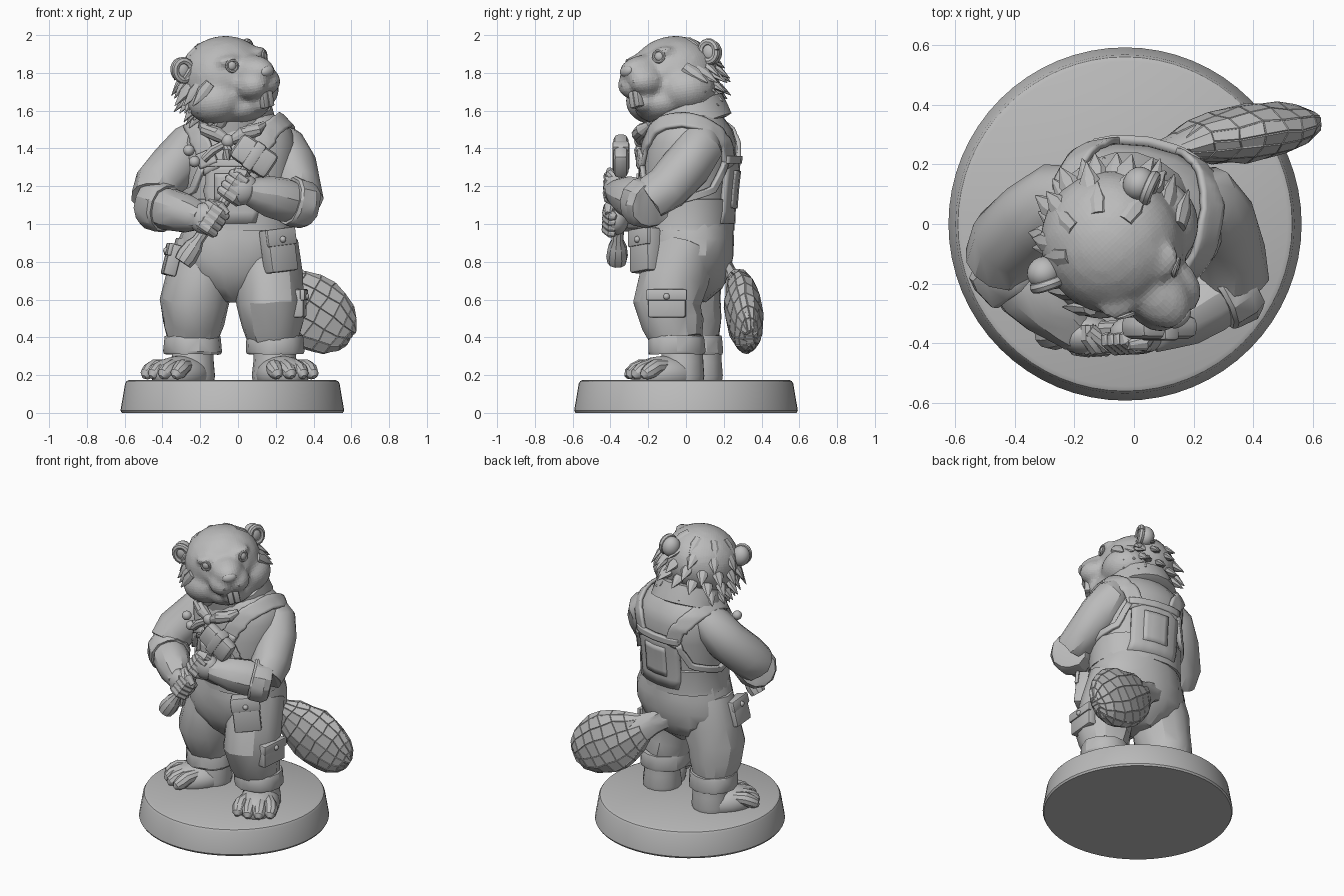
import bpy, bmesh, math, random
from math import sin, cos, pi, radians
from mathutils import Vector, Matrix
from mathutils.bvhtree import BVHTree

random.seed(4)
cube = bpy.data.objects.get("Cube")
if cube:
    bpy.data.objects.remove(cube)

grey = bpy.data.materials.new("sculpt grey")
grey.use_nodes = True
grey.diffuse_color = (0.5, 0.5, 0.5, 1)
grey.node_tree.nodes["Principled BSDF"].inputs["Base Color"].default_value = (0.5, 0.5, 0.5, 1)
made = []
ID = Matrix.Identity(4)


def finish(name, bm, mat=ID, fix=True):
    if fix:
        bmesh.ops.recalc_face_normals(bm, faces=bm.faces)
    me = bpy.data.meshes.new(name)
    bm.to_mesh(me)
    bm.free()
    me.materials.append(grey)
    ob = bpy.data.objects.new(name, me)
    ob.matrix_world = mat
    bpy.context.collection.objects.link(ob)
    made.append(ob)
    return ob


def add_ball(bm, c, r, rot=ID, sub=3):
    m = Matrix.Translation(c) @ rot @ Matrix.Diagonal((*r, 1))
    bmesh.ops.create_icosphere(bm, subdivisions=sub, radius=1, matrix=m)


def ball(name, c, r, mat=ID, rot=ID, sub=3):
    bm = bmesh.new()
    add_ball(bm, c, r, rot, sub)
    return finish(name, bm, mat)


def skin(bm, rings):
    """Join rings of points with quads and cap both ends."""
    vs = [[bm.verts.new(p) for p in ring] for ring in rings]
    n = len(vs[0])
    for a, b in zip(vs, vs[1:]):
        for k in range(n):
            bm.faces.new((a[k], a[(k + 1) % n], b[(k + 1) % n], b[k]))
    bm.faces.new(vs[0])
    bm.faces.new(vs[-1])


def loft(name, rings, seg=18, mat=ID, power=1.0, jitter=0.0):
    """Horizontal oval sections: cx, cy, z, rx, ry."""
    bm = bmesh.new()
    f = lambda t: math.copysign(abs(t) ** power, t)
    j = lambda: random.uniform(-jitter, jitter)
    skin(bm, [[mat @ Vector((cx + rx * f(cos(2 * pi * k / seg)) + j(),
                             cy + ry * f(sin(2 * pi * k / seg)) + j(), z + j()))
               for k in range(seg)] for cx, cy, z, rx, ry in rings])
    if jitter:
        bmesh.ops.triangulate(bm, faces=bm.faces)
    return finish(name, bm)


def limb(name, pts, seg=12, jitter=0.0, ref=(0.3, 0.2, 1), flat=1.0, mat=ID):
    """Tube through points (x, y, z, radius)."""
    bm, rings = bmesh.new(), []
    P = [Vector(p[:3]) for p in pts]
    for i, p in enumerate(P):
        t = (P[min(i + 1, len(P) - 1)] - P[max(i - 1, 0)]).normalized()
        u = t.cross(Vector(ref)).normalized()
        v = t.cross(u)
        rings.append([p + pts[i][3] * (u * cos(2 * pi * k / seg) + v * flat * sin(2 * pi * k / seg))
                      + Vector([random.uniform(-jitter, jitter) for _ in range(3)]) for k in range(seg)])
    skin(bm, rings)
    if jitter:
        bmesh.ops.triangulate(bm, faces=bm.faces)
    return finish(name, bm, mat)


def plate(name, loc, size, yaw=0, tilt=0, lean=0, bevel=0.012, mat=ID):
    """Bevelled box facing -y, turned by yaw."""
    bm = bmesh.new()
    bmesh.ops.create_cube(bm, size=1, matrix=Matrix.Diagonal((*size, 1)))
    bmesh.ops.bevel(bm, geom=bm.edges[:], offset=bevel, segments=2, profile=0.5, affect='EDGES')
    rot = Matrix.Rotation(radians(yaw), 4, 'Z') @ Matrix.Rotation(radians(tilt), 4, 'Y') @ Matrix.Rotation(radians(lean), 4, 'X')
    return finish(name, bm, mat @ Matrix.Translation(loc) @ rot)


def ribbon(name, pts, width, thick, tree, across=6, steps=6):
    """Cloth strip laid onto a surface."""
    pts = [Vector(p) for p in pts]
    path = [a.lerp(b, i / steps) for a, b in zip(pts, pts[1:]) for i in range(steps)] + [pts[-1]]
    bm, rows = bmesh.new(), []
    for i, p in enumerate(path):
        t = (path[min(i + 1, len(path) - 1)] - path[max(i - 1, 0)]).normalized()
        c, n, _, _ = tree.find_nearest(p)
        s = t.cross(n).normalized()
        row = []
        for k in range(across + 1):
            q, m, _, _ = tree.find_nearest(c + s * width * (k / across - 0.5) + n * 0.02)
            row.append(bm.verts.new(q + m * 0.004))
        rows.append(row)
    for a, b in zip(rows, rows[1:]):
        for k in range(across):
            bm.faces.new((a[k], a[k + 1], b[k + 1], b[k]))
    ob = finish(name, bm, fix=False)
    sol = ob.modifiers.new("thickness", 'SOLIDIFY')
    sol.thickness, sol.offset = thick, 1
    return ob


# Round stand
loft("stand", [(-0.03, 0, z, r, r) for z, r in
               ((0, 0.585), (0.012, 0.592), (0.155, 0.568), (0.168, 0.56), (0.175, 0.545))], 64)

# Trousers, turn-ups and feet
loft("trouser_hips", [(-0.03, 0.01, 0.59, 0.06, 0.1), (-0.02, 0.01, 0.66, 0.2, 0.18), (-0.02, 0.01, 0.74, 0.29, 0.22),
                      (-0.01, 0.01, 0.83, 0.32, 0.245), (0, 0.01, 0.92, 0.312, 0.245), (0, 0.01, 1.0, 0.285, 0.235)],
     18, power=0.9, jitter=0.006)
legs = {"left": [(0.195, -0.05, 0.38, 0.135), (0.18, -0.07, 0.47, 0.165), (0.172, -0.1, 0.58, 0.18),
                 (0.16, -0.06, 0.72, 0.184), (0.15, -0.0, 0.9, 0.165)],
        "right": [(-0.24, 0.045, 0.38, 0.135), (-0.24, 0.03, 0.47, 0.162), (-0.23, 0.0, 0.58, 0.182),
                  (-0.2, 0.01, 0.72, 0.184), (-0.17, 0.01, 0.9, 0.16)]}
for side, pts in legs.items():
    limb(side + "_trouser_leg", pts, 14, 0.007, ref=(0, 1, 0))
    x, y = pts[0][:2]
    loft(side + "_turn_up", [(x, y, z, r, r) for z, r in
                             ((0.315, 0.125), (0.31, 0.15), (0.325, 0.156), (0.39, 0.152), (0.41, 0.145), (0.41, 0.12))],
         14, jitter=0.003)
    s = 1 if side == "left" else -1
    foot = Matrix.Translation((x, y + 0.03, 0.172)) @ Matrix.Rotation(radians(24 if s > 0 else -40), 4, 'Z')
    limb(side + "_ankle", [(0, 0, 0.2, 0.11), (0, 0, 0.1, 0.114), (0, -0.005, 0.03, 0.124), (0, -0.005, 0, 0.12)], 14, ref=(0, 1, 0), mat=foot)
    ball(side + "_foot", (0, -0.1, 0.03), (0.13, 0.19, 0.1), foot)
    for k in range(4):
        a = (k - 1.5) * 0.062
        tip = -0.3 + abs(k - 1.5) * 0.022
        limb(side + "_toe", [(a * 0.7, -0.12, 0.075, 0.035), (a, -0.2, 0.068, 0.044), (a * 1.1, tip + 0.035, 0.05, 0.043),
                             (a * 1.12, tip + 0.005, 0.032, 0.033), (a * 1.12, tip - 0.012, 0.018, 0.012)], 10, mat=foot)

# Shirt body, slightly turned
T = Matrix.Rotation(radians(-10), 4, 'Z')
torso = loft("shirt_body", [(0, 0.01, 0.95, 0.28, 0.22), (0, 0.01, 1.05, 0.275, 0.225), (0, 0.01, 1.18, 0.285, 0.235),
                            (0, 0.02, 1.32, 0.3, 0.24), (0, 0.03, 1.43, 0.305, 0.235), (0, 0.03, 1.5, 0.28, 0.215),
                            (0, 0.02, 1.56, 0.225, 0.18), (0, 0.02, 1.6, 0.15, 0.15)], 20, T, 0.92)
on_torso = BVHTree.FromPolygons([v.co for v in torso.data.vertices], [p.vertices[:] for p in torso.data.polygons])
loft("overall_waist", [(0, 0.01, 0.965, 0.28, 0.22), (0, 0.01, 0.965, 0.298, 0.245), (0, 0.01, 0.99, 0.293, 0.245),
                       (0, 0.01, 1.1, 0.296, 0.247), (0, 0.012, 1.13, 0.297, 0.247), (0, 0.012, 1.135, 0.27, 0.22)],
     20, T, 0.92)
tp = lambda *p: T @ Vector(p)
ribbon("front_bib", [tp(0, -0.3, 1.0), tp(0, -0.3, 1.34)], 0.3, 0.022, on_torso, 10)
ribbon("front_bib_hem", [tp(-0.15, -0.25, 1.325), tp(0, -0.3, 1.325), tp(0.15, -0.25, 1.325)], 0.035, 0.033, on_torso)
ribbon("bib_pocket", [tp(0, -0.3, 1.12), tp(0, -0.3, 1.27)], 0.17, 0.034, on_torso)
ribbon("back_panel", [tp(0, 0.3, 1.0), tp(0, 0.3, 1.35)], 0.36, 0.022, on_torso, 10)
ribbon("back_panel_hem", [tp(-0.18, 0.25, 1.34), tp(0, 0.3, 1.34), tp(0.18, 0.25, 1.34)], 0.04, 0.031, on_torso)
ribbon("back_pocket", [tp(0, 0.3, 1.08), tp(0, 0.3, 1.28)], 0.17, 0.03, on_torso)
for s in (-1, 1):
    side = "left" if s > 0 else "right"
    ribbon(side + "_strap", [tp(s * x, y, z) for x, y, z in
                             ((0.12, -0.3, 1.28), (0.18, -0.26, 1.42), (0.23, -0.16, 1.52), (0.255, 0.03, 1.56),
                              (0.24, 0.2, 1.51), (0.19, 0.3, 1.42), (0.14, 0.3, 1.3))], 0.1, 0.022, on_torso)
    ribbon(side + "_buckle", [tp(s * 0.14, -0.3, 1.31), tp(s * 0.165, -0.28, 1.39)], 0.1, 0.038, on_torso)
    ribbon(side + "_side_edge", [tp(s * 0.17, -0.25, 1.3), tp(s * 0.23, -0.2, 1.18), tp(s * 0.31, 0, 1.12),
                                 tp(s * 0.24, 0.2, 1.18), tp(s * 0.18, 0.26, 1.32)], 0.035, 0.028, on_torso)

# Collar: a tilted band around a furry neck
tilt = Matrix.Translation((-0.03, 0.015, 1.565)) @ Matrix.Rotation(radians(19), 4, 'X')
loft("collar", [(0, 0, -0.06, 0.2, 0.19), (0, 0, -0.05, 0.232, 0.222), (0, 0, 0.0, 0.224, 0.218),
                (0, 0, 0.065, 0.21, 0.21), (0, 0, 0.072, 0.18, 0.18)], 18, tilt, jitter=0.003)
ball("neck", (-0.03, -0.02, 1.58), (0.18, 0.18, 0.13))

# Knotted neckerchief
for s in (-1, 1):
    limb("collar_wing", [tp(s * 0.01, -0.24, 1.44).to_tuple() + (0.025,), tp(s * 0.07, -0.24, 1.475).to_tuple() + (0.04,),
                         tp(s * 0.14, -0.21, 1.5).to_tuple() + (0.035,), tp(s * 0.17, -0.17, 1.53).to_tuple() + (0.015,)], 10)
    limb("kerchief_tail", [tp(-0.02, -0.24, 1.43).to_tuple() + (0.02,), tp(-0.05 + s * 0.04, -0.255, 1.39).to_tuple() + (0.026,),
                           tp(-0.08 + s * 0.06, -0.255, 1.34).to_tuple() + (0.02,)], 8)
    ball("cord_bead", (-0.245 + s * 0.015, -0.185, 1.36 - s * 0.03), (0.03, 0.03, 0.03))
ball("kerchief_knot", tp(-0.01, -0.25, 1.44), (0.035, 0.03, 0.035))

# Pockets on the trousers
for name, loc, size, yaw, roll, lean in (("left_hip_pocket", (0.215, -0.215, 0.86), (0.17, 0.09, 0.23), 35, -6, -4),
                                         ("left_leg_pocket", (0.325, -0.1, 0.58), (0.2, 0.06, 0.15), 85, 0, 0),
                                         ("right_hip_pocket", (-0.35, -0.06, 0.81), (0.17, 0.07, 0.17), -85, 0, -14)):
    plate(name, loc, size, yaw, roll, lean)
    turn = Matrix.Rotation(radians(yaw), 4, 'Z') @ Matrix.Rotation(radians(roll), 4, 'Y') @ Matrix.Rotation(radians(lean), 4, 'X')
    on = lambda out, up: Vector(loc) + turn @ Vector((0, -size[1] * out, size[2] * up))
    plate(name + "_flap", on(0.42, 0.3), (size[0] + 0.015, 0.025, size[2] * 0.4), yaw, roll, lean, 0.008)
    ball(name + "_button", on(0.58, 0.24), (0.018, 0.018, 0.018), sub=2)

# Mallet held across the chest
low, high = Vector((-0.27, -0.365, 0.83)), Vector((0.12, -0.345, 1.4))
d = (high - low).normalized()
at = lambda t, r: low.lerp(high, t).to_tuple() + (r,)
limb("tool_handle", [at(-0.06, 0.05), at(0, 0.058), at(0.09, 0.05), at(0.15, 0.032), at(1, 0.03)], 10)
plate("tool_head", (0.085, -0.345, 1.36), (0.23, 0.08, 0.15), 0, 34, 0, 0.03)
plate("tool_band", (0.085, -0.345, 1.36), (0.06, 0.09, 0.16), 0, 34, 0, 0.012)

# Arms, rolled sleeves, fists with curled fingers
arms = {"right": (-1, [(-0.18, 0.09, 1.47, 0.1), (-0.25, 0.075, 1.41, 0.128), (-0.33, 0.02, 1.31, 0.136), (-0.425, -0.06, 1.2, 0.132),
                       (-0.445, -0.13, 1.13, 0.12)], (-0.445, -0.13, 1.1), (-0.2, -0.36, 1.035), 0.34),
        "left": (1, [(0.18, 0.08, 1.47, 0.1), (0.235, 0.07, 1.41, 0.125), (0.285, 0.01, 1.31, 0.13), (0.325, -0.1, 1.19, 0.122),
                     (0.335, -0.19, 1.13, 0.112)], (0.345, -0.2, 1.105), (0.06, -0.365, 1.17), 0.645)}
for side, (s, pts, elbow, wrist, grip) in arms.items():
    limb(side + "_sleeve", pts, 12, 0.007)
    e, w = Vector(elbow), Vector(wrist)
    along = lambda t, r: e.lerp(w, t).to_tuple() + (r,)
    limb(side + "_rolled_cuff", [along(-0.12, 0.09), along(-0.11, 0.115), along(0.0, 0.133), along(0.22, 0.134),
                                 along(0.26, 0.124), along(0.24, 0.09)], 12, 0.004)
    limb(side + "_forearm", [along(0.1, 0.1), along(0.35, 0.114), along(0.65, 0.105), along(0.9, 0.082), along(1.05, 0.064)], 12, 0.004)
    g = low.lerp(high, grip)
    ball(side + "_palm", g.lerp(w, 0.4) + Vector((0, -0.012, 0)), (0.096, 0.068, 0.088))
    u = Vector((0, -1, 0))
    v = d.cross(u).normalized()
    v *= math.copysign(1, v.x * s)
    for k in range(4):
        c = g + d * (k - 1.5) * 0.036
        limb(side + "_finger", [(c + 0.06 * (u * sin(a) + v * cos(a))).to_tuple() + (r,) for a, r in
                                ((-0.3, 0.026), (0.4, 0.03), (1.1, 0.031), (1.8, 0.03), (2.5, 0.027), (2.9, 0.014))],
             10, ref=d)
    limb(side + "_thumb", [(g + d * 0.06 + v * 0.06).to_tuple() + (0.028,), (g + d * 0.08 + u * 0.05).to_tuple() + (0.03,),
                           (g + d * 0.07 + u * 0.055 - v * 0.05).to_tuple() + (0.017,)], 10)

# Head, turned to its left and rolled a little
H = Matrix.Translation((-0.06, -0.07, 1.76)) @ Matrix.Rotation(radians(43), 4, 'Z') @ Matrix.Rotation(radians(-12), 4, 'Y')
bm = bmesh.new()
add_ball(bm, (0, 0.015, 0.022), (0.24, 0.245, 0.215))
add_ball(bm, (0, -0.08, -0.13), (0.16, 0.17, 0.1))
add_ball(bm, (0, -0.18, 0.05), (0.105, 0.17, 0.088))
add_ball(bm, (0, -0.22, -0.12), (0.07, 0.07, 0.055))
for s in (-1, 1):
    add_ball(bm, (s * 0.12, -0.03, -0.08), (0.16, 0.16, 0.13))
    add_ball(bm, (s * 0.045, -0.225, -0.015), (0.085, 0.112, 0.08))
    add_ball(bm, (s * 0.1, -0.14, 0.13), (0.07, 0.06, 0.03))
head = finish("head", bm, H)
rm = head.modifiers.new("blend", 'REMESH')
rm.mode, rm.voxel_size = 'VOXEL', 0.016
sm = head.modifiers.new("soften", 'SMOOTH')
sm.iterations, sm.factor = 8, 0.5
ball("nose", (0, -0.325, 0.05), (0.045, 0.026, 0.03), H)
for s in (-1, 1):
    side = "left" if s > 0 else "right"
    plate(side + "_tooth", (s * 0.019, -0.285, -0.095), (0.037, 0.04, 0.1), bevel=0.008, mat=H)
    out = Matrix.Rotation(radians(s * 32), 4, 'Z')
    ball(side + "_eye", (s * 0.118, -0.185, 0.105), (0.026, 0.018, 0.027), H, out)
    limb(side + "_eyelid", [(Vector((s * 0.118, -0.188, 0.105)) + out @ Vector((0.029 * cos(a), -0.005, 0.03 * sin(a)))).to_tuple()
                            + (0.008,) for a in [k * pi / 8 for k in range(17)]], 6, ref=(0, 1, 0), mat=H)
    ear = H @ Matrix.Translation((s * 0.228, 0.085, 0.105)) @ Matrix.Rotation(radians(s * 25), 4, 'Z')
    ball(side + "_ear", (0, 0.012, 0), (0.058, 0.055, 0.066), ear)
    limb(side + "_ear_rim", [(0.044 * cos(a), -0.026, 0.052 * sin(a), 0.02) for a in
                             [k * pi / 8 for k in range(17)]], 8, ref=(0, 1, 0), mat=ear)

# Pointed fur tufts: cheek ruffs, then scattered rows over the back of the head
def tuft(name, p, way, r):
    p, way = Vector(p), Vector(way)
    limb(name, [(p - way * 0.4).to_tuple() + (r * 0.8,), (p + way * 0.2).to_tuple() + (r,), (p + way).to_tuple() + (0.003,)],
         7, ref=p.normalized(), flat=0.6, mat=H)

for s in (-1, 1):
    for row in range(3):
        for k in range(5):
            tuft("cheek_tuft", (s * (0.235 - 0.022 * k), -0.08 + row * 0.07, 0.0 - 0.045 * k),
                 (s * (0.06 - 0.004 * k), 0.05, -0.075), 0.036)
for row, (z, r, n) in enumerate(((0.17, 0.15, 4), (0.1, 0.21, 5), (0.02, 0.235, 7), (-0.06, 0.22, 7), (-0.13, 0.19, 7))):
    for k in range(n):
        a = pi * (0.06 + 0.88 * (k + 0.5 * (row % 2)) / (n - 0.5))
        o = Vector((cos(a), sin(a), 0))
        tuft("back_tuft", o * r + Vector((0, 0.015, z)), o * random.uniform(0.055, 0.075) + Vector((0, 0, -0.06)), 0.036)

# Paddle tail in one sweep, with uneven scales beyond its root
axis = Vector((0.53, 0.08, -0.33)).normalized()
wide = Vector((0.53, 0, 0.85)).normalized()
thin = axis.cross(wide).normalized()
frame = Matrix((axis, thin.cross(axis), thin)).transposed().to_4x4()
tail = limb("tail", [(x, 0, bend, r) for x, bend, r in
                     ((-0.5, 0.05, 0.07), (-0.42, 0.035, 0.066), (-0.35, 0.02, 0.07), (-0.28, 0.01, 0.092), (-0.21, 0, 0.132),
                      (-0.13, 0, 0.17), (-0.05, 0, 0.192), (0.03, 0, 0.195), (0.11, 0, 0.18), (0.18, 0, 0.147),
                      (0.23, 0, 0.103), (0.258, 0, 0.045))],
            14, 0.007, (0, 0, 1), 0.48, Matrix.Translation((0.38, 0.305, 0.535)) @ frame)
bm = bmesh.new()
bm.from_mesh(tail.data)
bmesh.ops.join_triangles(bm, faces=bm.faces[:], angle_face_threshold=radians(25), angle_shape_threshold=pi)
scales = [f for f in bm.faces if f.calc_center_median().x > -0.25]
bmesh.ops.inset_individual(bm, faces=scales, thickness=0.003, depth=0.004)
bm.to_mesh(tail.data)
bm.free()

# Smooth shading with crisp edges
bpy.ops.object.select_all(action='DESELECT')
for ob in made:
    ob.select_set(True)
bpy.context.view_layer.objects.active = made[0]
bpy.ops.object.shade_smooth_by_angle(angle=radians(28))
